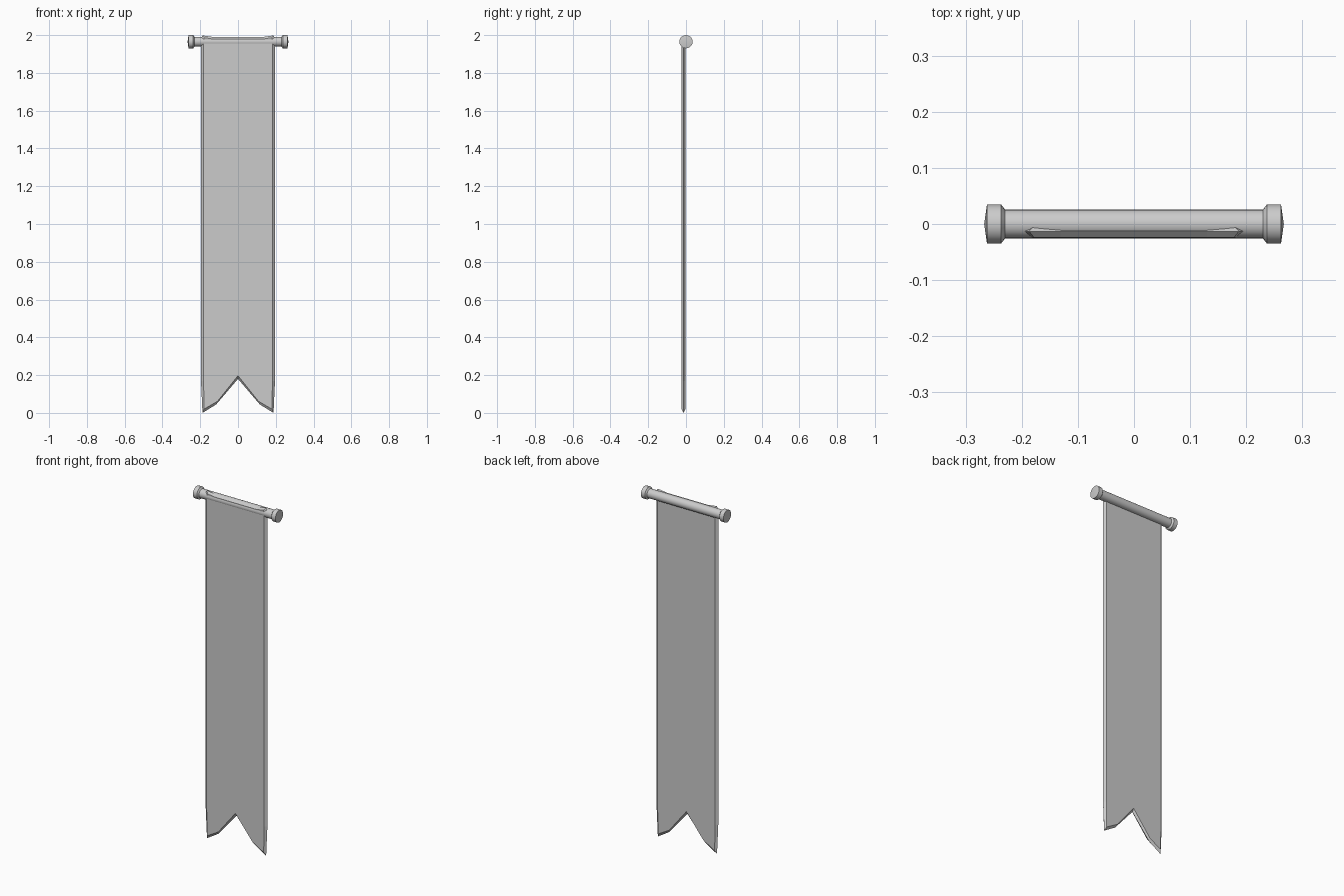
import bpy, bmesh, math

cube = bpy.data.objects.get("Cube")
if cube:
    bpy.data.objects.remove(cube, do_unlink=True)

# Single grey material
grey = bpy.data.materials.new("plain grey")
grey.use_nodes = True
colour = (0.6, 0.6, 0.6, 1)
grey.diffuse_color = colour
grey.node_tree.nodes["Principled BSDF"].inputs["Base Color"].default_value = colour


def finish(name, bm, smooth=False):
    bmesh.ops.recalc_face_normals(bm, faces=bm.faces)
    mesh = bpy.data.meshes.new(name)
    bm.to_mesh(mesh)
    bm.free()
    mesh.materials.append(grey)
    obj = bpy.data.objects.new(name, mesh)
    bpy.context.collection.objects.link(obj)
    if smooth:
        bpy.ops.object.select_all(action="DESELECT")
        obj.select_set(True)
        bpy.context.view_layer.objects.active = obj
        bpy.ops.object.shade_smooth_by_angle(angle=math.radians(30))
    return obj


def bridge(bm, a, b):
    for i in range(len(a)):
        j = (i + 1) % len(a)
        bm.faces.new((a[i], a[j], b[j], b[i]))


# Pole with flared knobs: rings of (x, radius) along x, pointed ends
POLE_Z, SIDES = 1.965, 20
half = [(0.230, 0.026), (0.237, 0.035), (0.262, 0.035)]
rings = [(-x, r) for x, r in reversed(half)] + half
bm = bmesh.new()
loops = []
for x, r in rings:
    angles = [2 * math.pi * i / SIDES for i in range(SIDES)]
    loops.append([bm.verts.new((x, r * math.cos(a), POLE_Z + r * math.sin(a))) for a in angles])
for a, b in zip(loops, loops[1:]):
    bridge(bm, a, b)
for loop, x in ((loops[0], -0.267), (loops[-1], 0.267)):
    tip = bm.verts.new((x, 0, POLE_Z))
    for i in range(SIDES):
        bm.faces.new((loop[i], loop[(i + 1) % SIDES], tip))
finish("pole", bm, smooth=True)

# Swallow-tailed cloth: half outlines (x, z) from the notch round to the top
edge = [(0, 0.18), (0.115, 0.045), (0.188, 0), (0.196, 0.17),
        (0.196, 1.985), (0.187, 1.998), (0.13, 1.990)]
inset = [(0, 0.197), (0.108, 0.062), (0.180, 0.020), (0.182, 0.17),
         (0.182, 1.975), (0.178, 1.986), (0.13, 1.979)]


def outline(bm, pts, y):
    full = pts + [(-x, z) for x, z in reversed(pts[1:])]
    return [bm.verts.new((x, y, z)) for x, z in full]


# Bevelled front and back faces meet at an outer ridge
bm = bmesh.new()
front = outline(bm, inset, -0.024)
ridge = outline(bm, edge, -0.013)
back = outline(bm, inset, -0.003)
bridge(bm, front, ridge)
bridge(bm, ridge, back)
bm.faces.new(front)
bm.faces.new(back)
finish("banner_cloth", bm)
